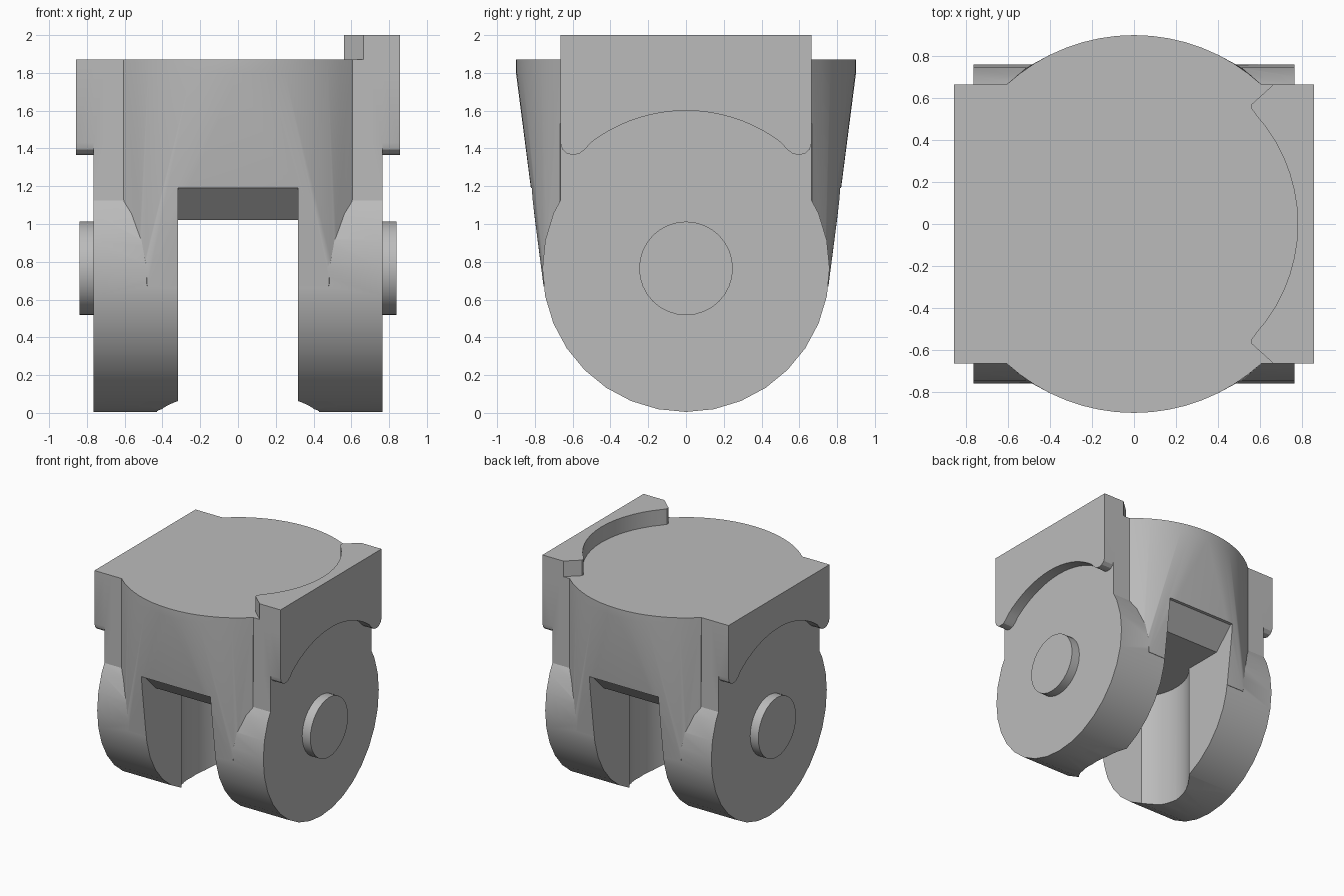
import bpy, bmesh
from math import sin, cos, asin, pi, radians, sqrt

cube = bpy.data.objects.get("Cube")
if cube:
    bpy.data.objects.remove(cube, do_unlink=True)

grey = bpy.data.materials.new("plain grey")
grey.use_nodes = True
colour = (0.5, 0.5, 0.5, 1)
grey.diffuse_color = colour
grey.node_tree.nodes["Principled BSDF"].inputs["Base Color"].default_value = colour

AXIS_Z, DISC_R = 0.765, 0.76      # hinge axis height and ear radius
LEG_X, SIDE_X = 0.765, 0.857      # outer faces of ears and cheeks
FLAT_Y, TOP_Z, TOP_R = 0.665, 1.87, 0.9


def finish(name, bm):
    bmesh.ops.recalc_face_normals(bm, faces=bm.faces)
    mesh = bpy.data.meshes.new(name)
    bm.to_mesh(mesh)
    bm.free()
    mesh.materials.append(grey)
    ob = bpy.data.objects.new(name, mesh)
    bpy.context.collection.objects.link(ob)
    return ob


def prism(name, points, axis, lo, hi):
    """Extrude a profile: (y, z) points along x, or (x, y) points along z."""
    bm = bmesh.new()
    place = (lambda p, t: (t, *p)) if axis == "x" else (lambda p, t: (*p, t))
    a = [bm.verts.new(place(p, lo)) for p in points]
    b = [bm.verts.new(place(p, hi)) for p in points]
    bm.faces.new(a)
    bm.faces.new(b)
    for i in range(len(a)):
        j = (i + 1) % len(a)
        bm.faces.new((a[i], a[j], b[j], b[i]))
    return finish(name, bm)


def circle(r, n, cx=0, cy=0):
    return [(cx + r * cos(2 * pi * i / n), cy + r * sin(2 * pi * i / n)) for i in range(n)]


def mirrored(half):
    """Complete a profile that is symmetric in its first coordinate."""
    return half + [(-p, q) for p, q in reversed(half)]


def activate(ob):
    bpy.ops.object.select_all(action="DESELECT")
    bpy.context.view_layer.objects.active = ob
    ob.select_set(True)


def combine(target, other, operation):
    activate(target)
    mod = target.modifiers.new(operation.lower(), "BOOLEAN")
    mod.operation, mod.solver, mod.object = operation, "EXACT", other
    bpy.ops.object.modifier_apply(modifier=mod.name)
    bpy.data.objects.remove(other, do_unlink=True)


# Round ears, made as one wide disc that the slot later divides
frame = prism("hinge_frame", circle(DISC_R, 32, 0, AXIS_Z), "x", -LEG_X, LEG_X)

# Square upright behind the cheeks
upright = [(-LEG_X, -FLAT_Y), (LEG_X, -FLAT_Y), (LEG_X, FLAT_Y), (-LEG_X, FLAT_Y)]
combine(frame, prism("upright", upright, "z", AXIS_Z, TOP_Z), "UNION")

# Bulging body: round at the top, blending to the straight front of the ears
bm = bmesh.new()
span = asin(sqrt(TOP_R ** 2 - FLAT_Y ** 2) / TOP_R)
blend = [(0.606, 1.13), (0.56, 1.05), (0.52, 0.94), (0.49, 0.82), (0.48, 0.67)]
for side in (-1, 1):
    for i in range(17):
        a = span * (i / 8 - 1)
        for z in (TOP_Z, 1.8):
            bm.verts.new((TOP_R * sin(a), side * TOP_R * cos(a), z))
    for x, z in blend:
        y = sqrt(DISC_R ** 2 - (z - AXIS_Z) ** 2)
        bm.verts.new((x, side * y, z))
        bm.verts.new((-x, side * y, z))
hull = bmesh.ops.convex_hull(bm, input=bm.verts)
loose = {v for v in hull["geom_interior"] if isinstance(v, bmesh.types.BMVert)}
bmesh.ops.delete(bm, geom=list(loose), context="VERTS")
combine(frame, finish("body", bm), "UNION")

# Cheeks with an arched underside and rounded feet
arch = [(0.835 * sin(radians(a)), AXIS_Z + 0.835 * cos(radians(a))) for a in range(1, 38, 4)]
foot = [(0.535, 1.395), (0.565, 1.372), (0.6, 1.366), (0.63, 1.373), (0.655, 1.395), (FLAT_Y, 1.43)]
cheek = mirrored(arch + foot + [(FLAT_Y, TOP_Z)])
for lo, hi in ((-SIDE_X, -0.7), (0.7, SIDE_X)):
    combine(frame, prism("cheek", cheek, "x", lo, hi), "UNION")

# Raised lip on one side, with a curved inner wall
rim = [(0.78 * cos(radians(a)), 0.78 * sin(radians(a))) for a in range(-42, 43, 6)]
lip = [(SIDE_X, -FLAT_Y), (0.665, -FLAT_Y), (0.56, -0.57), (0.56, -0.55)] + rim
lip += [(0.56, 0.55), (0.56, 0.57), (0.665, FLAT_Y), (SIDE_X, FLAT_Y)]
combine(frame, prism("lip", lip, "z", 1.8, 2.0), "UNION")

# Slot between the ears with bevelled mouths, and the upright round clearance
slot = mirrored([(1, -0.1), (1, 1.19), (0.795, 1.19), (0.625, 1.02)])
combine(frame, prism("slot_cutter", slot, "x", -0.318, 0.318), "DIFFERENCE")
combine(frame, prism("clearance_cutter", circle(0.43, 64), "z", -0.1, 1.02), "DIFFERENCE")

# Pin ends
pins = [prism(name, circle(0.248, 32, 0, AXIS_Z), "x", lo, hi)
        for name, lo, hi in (("right_pin", -0.84, -0.7), ("left_pin", 0.7, 0.84))]

for ob in [frame] + pins:
    activate(ob)
    bpy.ops.object.shade_smooth_by_angle(angle=radians(25))
